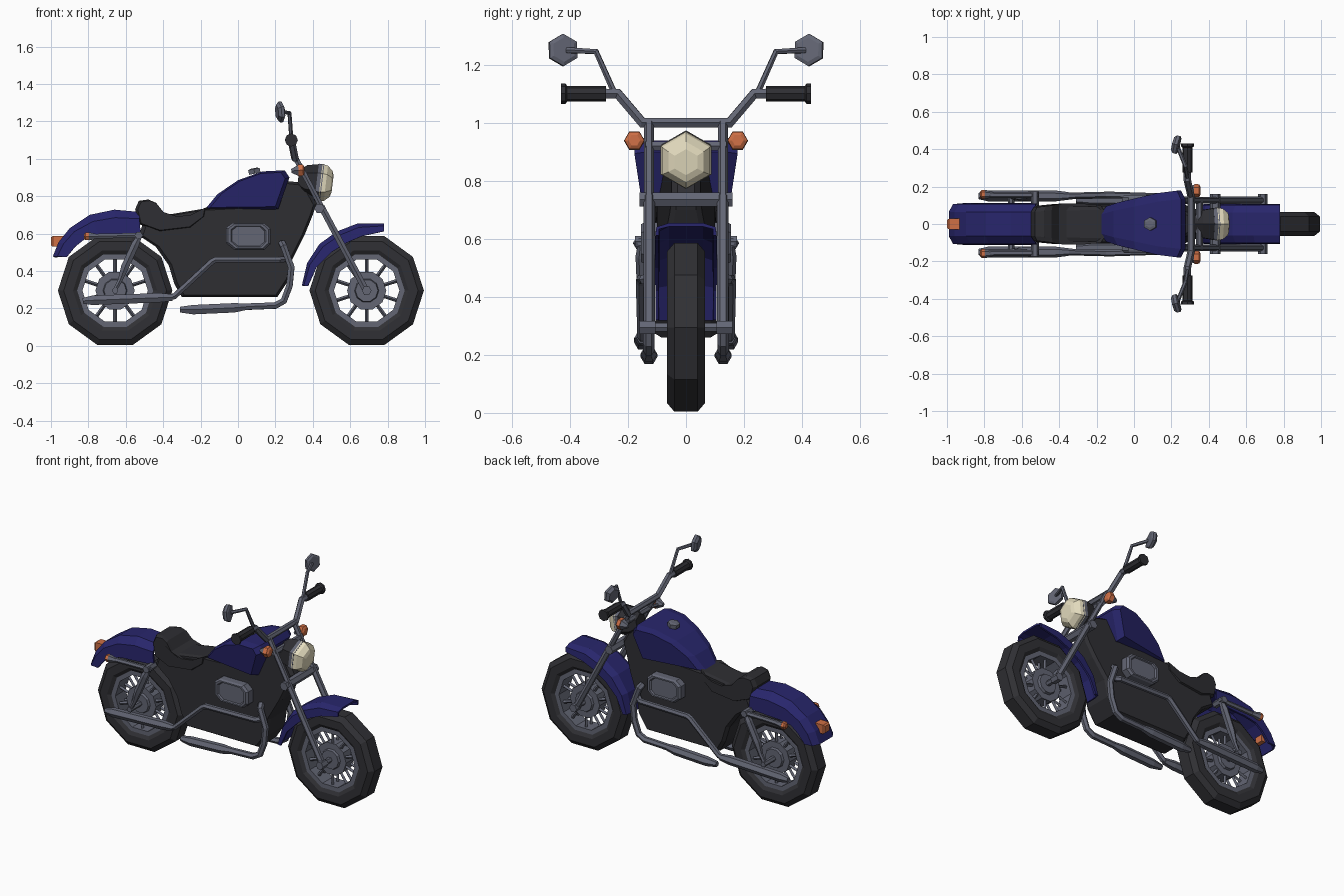
import bpy, bmesh, math
from mathutils import Vector, Matrix

if "Cube" in bpy.data.objects:
    bpy.data.objects.remove(bpy.data.objects["Cube"])


def material(name, rgb):
    m = bpy.data.materials.new(name)
    m.diffuse_color = (*rgb, 1)
    m.use_nodes = True
    m.node_tree.nodes["Principled BSDF"].inputs["Base Color"].default_value = m.diffuse_color
    return m


BLUE = material("blue paint", (.021, .019, .15))
BLACK = material("black body", (.027, .027, .032))
RUBBER = material("tire rubber", (.03, .03, .035))
STEEL = material("steel", (.125, .133, .175))
CREAM = material("lamp cream", (.78, .72, .52))
ORANGE = material("signal orange", (.62, .16, .06))


def finish(name, data, mat, mirror=False):
    ob = bpy.data.objects.new(name, data)
    bpy.context.collection.objects.link(ob)
    data.materials.append(mat)
    if mirror:
        mod = ob.modifiers.new("mirror", 'MIRROR')
        mod.use_axis = (False, True, False)
        mod.use_mirror_merge = False
    return ob


def mesh_from(name, verts, faces, mat, mirror=False):
    bm = bmesh.new()
    vs = [bm.verts.new(v) for v in verts]
    for f in faces:
        bm.faces.new([vs[i] for i in f])
    bmesh.ops.recalc_face_normals(bm, faces=bm.faces)
    me = bpy.data.meshes.new(name)
    bm.to_mesh(me)
    bm.free()
    return finish(name, me, mat, mirror)


def tube(name, pts, radius, mat, mirror=True, res=1):
    """Bent pipe; a fourth coordinate scales the radius at that point."""
    cu = bpy.data.curves.new(name, 'CURVE')
    cu.dimensions = '3D'
    cu.bevel_depth, cu.bevel_resolution, cu.use_fill_caps = radius, res, True
    sp = cu.splines.new('POLY')
    sp.points.add(len(pts) - 1)
    for p, q in zip(sp.points, pts):
        p.co = (*q[:3], 1)
        p.radius = q[3] if len(q) > 3 else 1
    sp.use_smooth = False
    return finish(name, cu, mat, mirror)


def lathe(name, profile, n, origin, axis, mat, mirror=False, closed=False, phase=0):
    """Turn (distance along axis, radius) points around an axis."""
    rot = Vector(axis).to_track_quat('Z', 'Y').to_matrix()
    verts, faces, k = [], [], len(profile)
    for d, r in profile:
        for i in range(n):
            a = 2 * math.pi * i / n + phase
            verts.append(Vector(origin) + rot @ Vector((r * math.cos(a), r * math.sin(a), d)))
    for j in range(k if closed else k - 1):
        for i in range(n):
            a, b, m = j * n, (j + 1) % k * n, (i + 1) % n
            faces.append((a + i, a + m, b + m, b + i))
    if not closed:
        faces += [tuple(range(n)), tuple(range((k - 1) * n, k * n))]
    return mesh_from(name, verts, faces, mat, mirror)


def slab(name, profile, chamfer, inset, mat):
    """Side profile of (x, z, half width), extruded across y with chamfered sides."""
    n = len(profile)
    cx = sum(p[0] for p in profile) / n
    cz = sum(p[1] for p in profile) / n
    verts, faces = [], []
    for side, c, s in ((-1, 0, inset), (-1, chamfer, 1), (1, chamfer, 1), (1, 0, inset)):
        for x, z, w in profile:
            verts.append((cx + (x - cx) * s, side * (w - c), cz + (z - cz) * s))
    for j in range(3):
        for i in range(n):
            m = (i + 1) % n
            faces.append((j * n + i, j * n + m, (j + 1) * n + m, (j + 1) * n + i))
    faces += [tuple(range(n)), tuple(range(3 * n, 4 * n))]
    return mesh_from(name, verts, faces, mat)


def fender(name, stations, width):
    """Arched shell from (top x, top z, edge x, edge z) stations."""
    verts, faces = [], []
    for tx, tz, ex, ez in stations:
        top, edge = Vector((tx, 0, tz)), Vector((ex, 0, ez))
        for y, t in ((-1, 1), (-.97, .3), (-.6, 0), (.6, 0), (.97, .3), (1, 1)):
            verts.append(top.lerp(edge, t) + Vector((0, y * width, 0)))
    for j in range(len(stations) - 1):
        for i in range(5):
            a = j * 6 + i
            faces.append((a, a + 1, a + 7, a + 6))
    ob = mesh_from(name, verts, faces, BLUE)
    mod = ob.modifiers.new("thickness", 'SOLIDIFY')
    mod.thickness, mod.offset = .012, 0
    return ob


# wheels: ten-sided tire, rim, hub, spokes and axle
def wheel(label, x):
    c, z = (x, 0, .295), .295
    tire = [(-.05, .2), (-.065, .225), (-.065, .275), (-.04, .306),
            (.04, .306), (.065, .275), (.065, .225), (.05, .2)]
    # the track matrix may spin the ring, so aim a vertex along +x
    lathe(label + "_tire", tire, 10, c, (0, 1, 0), RUBBER, closed=True)
    lathe(label + "_rim", [(-.052, .175), (-.052, .208), (.052, .208), (.052, .175)],
          10, c, (0, 1, 0), STEEL, closed=True)
    lathe(label + "_hub", [(-.055, .05), (-.055, .06), (-.04, .065), (-.04, .105), (.04, .105),
                           (.04, .065), (.055, .06), (.055, .05)], 10, c, (0, 1, 0), STEEL)
    for i in range(10):
        a = math.radians(36 * i + 18)
        d = Vector((math.cos(a), 0, math.sin(a)))
        off = Vector(c) + Vector((0, .025, 0))
        tube(label + "_spoke", [off + d * .09, off + d * .185], .01, STEEL, res=0)
    tube(label + "_axle", [(x, -.16, z), (x, .16, z)], .017, STEEL, False)


wheel("front_wheel", .688)
wheel("rear_wheel", -.657)

# frame and engine mass
slab("engine_body", [(-.53, .59, .09), (-.5, .68, .09), (-.2, .73, .095), (.2, .75, .1),
                     (.27, .88, .07), (.36, .87, .05), (.42, .76, .05), (.4, .7, .055),
                     (.355, .59, .075), (.29, .46, .1), (.27, .35, .105), (.21, .26, .105),
                     (-.3, .26, .105), (-.34, .33, .105), (-.37, .43, .105), (-.44, .53, .1)],
     .02, .96, BLACK)

# tank, filler cap and seat
slab("fuel_tank", [(-.18, .725, .095), (-.11, .81, .115), (0, .885, .138), (.13, .932, .165),
                   (.25, .938, .178), (.275, .9, .178), (.215, .73, .155)], .045, .88, BLUE)
lathe("filler_cap", [(0, .036), (.025, .036), (.03, .02)], 6, (.09, 0, .92),
      (-.2, 0, 1), STEEL)
slab("seat", [(-.55, .73, .09), (-.53, .775, .09), (-.48, .782, .095), (-.44, .765, .1),
              (-.4, .715, .108), (-.32, .69, .11), (-.24, .7, .108), (-.16, .74, .1),
              (-.17, .69, .1), (-.25, .63, .108), (-.42, .61, .108), (-.53, .65, .098)],
     .025, .92, BLACK)

# fenders
fender("rear_fender", [(-.985, .475, -.915, .475), (-.955, .55, -.87, .53),
                       (-.895, .625, -.82, .57), (-.79, .695, -.74, .585),
                       (-.66, .722, -.65, .59), (-.53, .71, -.52, .6)], .105)
fender("front_fender", [(.347, .32, .375, .32), (.375, .44, .42, .42), (.44, .54, .5, .5),
                        (.53, .605, .58, .55), (.64, .648, .66, .585), (.78, .648, .78, .612)], .1)

# air filter covers on both sides
cover = [(-.12, -.035), (-.075, -.072), (.085, -.072), (.12, -.04),
         (.12, .04), (.085, .072), (-.085, .072), (-.12, .045)]
rings = [(.09, 1), (.142, 1), (.155, .9), (.155, .78), (.147, .72)]
mesh_from("air_filter", [(.055 + x * s, y, .585 + z * s) for y, s in rings for x, z in cover],
          [(j * 8 + i, j * 8 + (i + 1) % 8, j * 8 + 8 + (i + 1) % 8, j * 8 + 8 + i)
           for j in range(4) for i in range(8)] + [tuple(range(32, 40))], STEEL, True)

# front fork with clamp
tube("fork_upper", [(.45, .127, .735), (.31, .127, 1.0)], .017, STEEL)
tube("fork_lower", [(.69, .127, .285), (.445, .127, .745)], .02, STEEL)
tube("fork_foot", [(.688, .105, .295), (.688, .16, .295)], .026, STEEL)
tube("fork_clamp", [(.435, -.16, .735), (.435, .16, .735)], .028, STEEL, False)
tube("fork_top_clamp", [(.35, -.14, .92), (.35, .14, .92)], .018, STEEL, False)

# handlebar, grips and mirrors
tube("handlebar", [(.285, -.28, 1.1), (.285, -.235, 1.1), (.305, -.15, 1.0),
                   (.305, .15, 1.0), (.285, .235, 1.1), (.285, .28, 1.1)], .02, STEEL, False)
lathe("grip", [(0, .027), (.135, .027), (.14, .035), (.155, .035)], 8, (.285, .275, 1.1),
      (0, 1, 0), BLACK, True)
tube("mirror_stem", [(.285, .25, 1.11), (.275, .31, 1.245), (.235, .41, 1.25)], .011, STEEL)
lathe("mirror", [(-.018, .04), (-.004, .056), (.012, .056), (.018, .042)], 6,
      (.225, .425, 1.25), (1, -.25, .1), STEEL, True, phase=math.pi / 6)

# headlight
tilt = (1, 0, -.12)
PH = math.pi / 2
lathe("headlight_shell", [(-.12, .05), (-.08, .085), (-.015, .098)], 6, (.44, 0, .872),
      tilt, BLACK, phase=PH)
lathe("headlight_rim", [(-.02, .1), (.01, .1)], 6, (.44, 0, .872), tilt, STEEL, phase=PH)
lathe("headlight_lens", [(0, .101), (.03, .095), (.058, .07), (.066, .045)], 6,
      (.44, 0, .872), tilt, CREAM, phase=PH)

# turn signals and tail light
lathe("front_signal_shell", [(0, .012), (.04, .035)], 6, (.285, .178, .935), (1, 0, .05), STEEL, True)
lathe("front_signal", [(0, .036), (.025, .034), (.033, .02)], 6, (.323, .178, .938),
      (1, 0, .05), ORANGE, True)
tube("front_signal_stem", [(.32, .12, .94), (.31, .18, .935)], .01, STEEL)
lathe("rear_signal", [(0, .024), (.02, .024), (.028, .014)], 6, (-.795, .158, .585),
      (-1, 0, 0), ORANGE, True)
lathe("rear_signal_shell", [(0, .025), (.05, .012)], 6, (-.797, .158, .585), (1, 0, 0), STEEL, True)
lathe("tail_light", [(-.06, .04), (0, .04), (.01, .03)], 4, (-.99, 0, .558), (-1, 0, 0),
      ORANGE, phase=math.pi / 4)

# fender strut and rear shock
tube("fender_strut", [(-.78, .155, .585), (-.66, .155, .588), (-.51, .155, .59)], .015, STEEL)
tube("strut_mount", [(-.53, .09, .59), (-.53, .175, .59)], .022, STEEL)
tube("rear_shock", [(-.657, .145, .3, .6), (-.63, .145, .35, .7), (-.605, .145, .42, 1.2),
                    (-.55, .15, .54, 1.2), (-.525, .15, .59, .7)], .02, STEEL)

# exhaust pipes and mufflers
tube("upper_exhaust", [(.27, .1, .465), (.22, .145, .46), (-.12, .155, .46), (-.14, .155, .45),
                       (-.34, .15, .265), (-.4, .15, .25)], .018, STEEL)
tube("rear_muffler", [(-.35, .15, .258, .7), (-.42, .15, .257, 1), (-.78, .15, .243, 1),
                      (-.83, .15, .24, .6)], .029, STEEL)
tube("lower_exhaust", [(.235, .1, .55), (.245, .125, .53), (.285, .128, .42), (.275, .128, .32),
                       (.245, .128, .24), (.2, .128, .215), (-.05, .128, .205)], .02, STEEL)
tube("lower_muffler", [(.06, .128, .21, .6), (-.02, .128, .203, 1), (-.24, .128, .193, 1),
                       (-.31, .128, .193, .6)], .029, STEEL)
